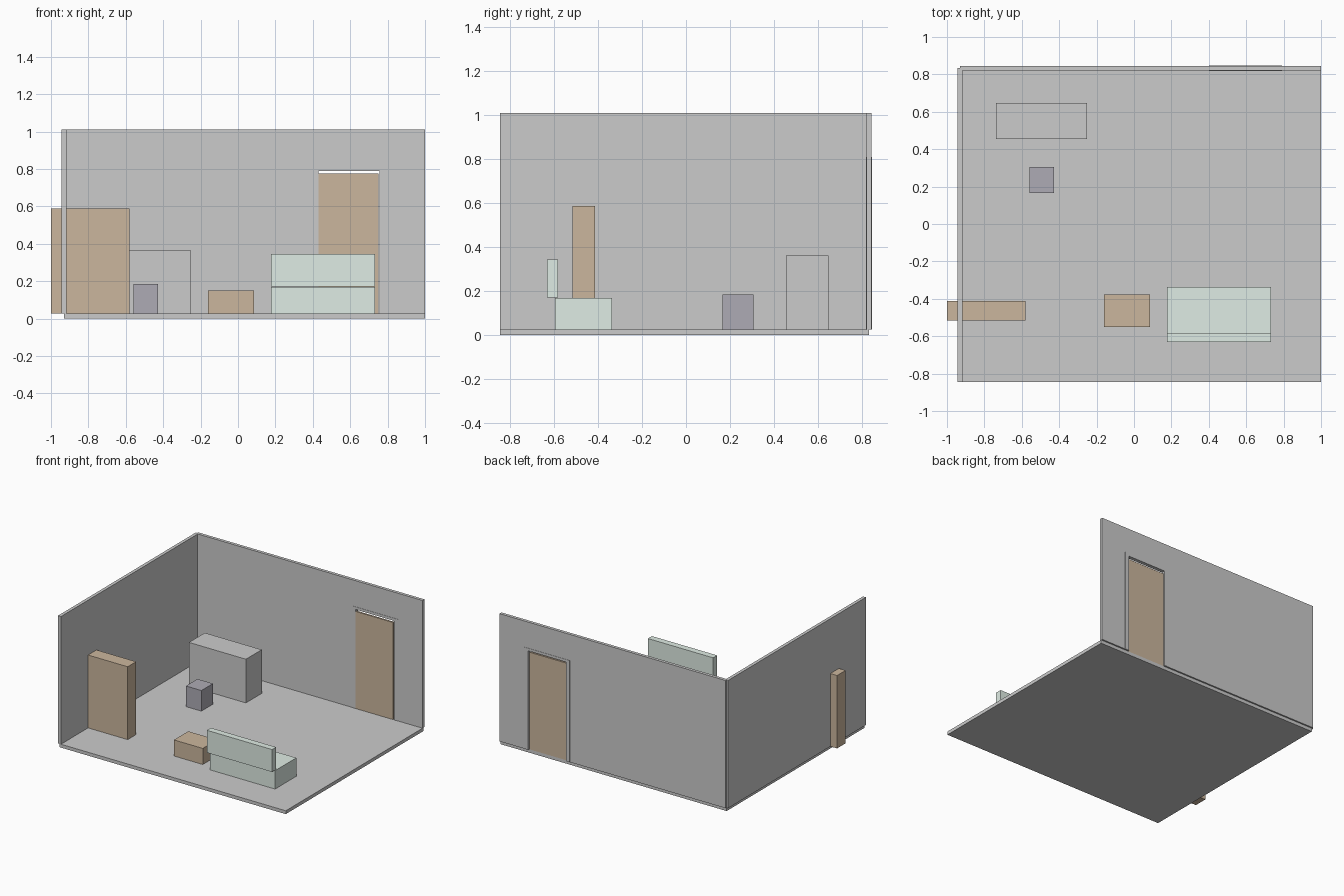
import bpy, bmesh

if "Cube" in bpy.data.objects:
    bpy.data.objects.remove(bpy.data.objects["Cube"])


def paint(name, rgb):
    m = bpy.data.materials.new(name)
    m.diffuse_color = (*rgb, 1)
    m.use_nodes = True
    m.node_tree.nodes["Principled BSDF"].inputs["Base Color"].default_value = m.diffuse_color
    return m


def finish(bm, name, mat):
    bmesh.ops.recalc_face_normals(bm, faces=bm.faces)
    me = bpy.data.meshes.new(name)
    bm.to_mesh(me)
    bm.free()
    ob = bpy.data.objects.new(name, me)
    bpy.context.collection.objects.link(ob)
    if mat:
        me.materials.append(mat)
    return ob


def box(name, x, y, z, mat=None):
    """Box from (min, max) ranges on each axis."""
    bm = bmesh.new()
    bmesh.ops.create_cube(bm, size=1)
    for v in bm.verts:
        v.co = [r[0] if c < 0 else r[1] for c, r in zip(v.co, (x, y, z))]
    return finish(bm, name, mat)


def panel(name, outline, y, mat=None):
    """Outline in the x-z plane, extruded through the y range."""
    bm = bmesh.new()
    face = bm.faces.new([bm.verts.new((px, y[0], pz)) for px, pz in outline])
    out = bmesh.ops.extrude_face_region(bm, geom=[face])
    bmesh.ops.translate(bm, vec=(0, y[1] - y[0], 0),
                        verts=[g for g in out["geom"] if isinstance(g, bmesh.types.BMVert)])
    return finish(bm, name, mat)


def arch(x_out, z_out, x_in, z_in):
    """Upside-down U outline standing on the floor."""
    return [(x_out[0], F), (x_out[0], z_out), (x_out[1], z_out), (x_out[1], F),
            (x_in[1], F), (x_in[1], z_in), (x_in[0], z_in), (x_in[0], F)]


F = 0.026    # floor top
TOP = 1.011  # wall top

wood = paint("wood", (0.60, 0.47, 0.34))
fabric = paint("fabric", (0.74, 0.84, 0.78))
dark = paint("dark_fabric", (0.42, 0.41, 0.46))

# Room shell
box("floor", (-0.93, 1.0), (-0.846, 0.833), (0, F))
box("left_wall", (-0.943, -0.918), (-0.846, 0.833), (F, TOP))
panel("back_wall", arch((-0.93, 1.0), TOP, (0.42, 0.77), 0.80), (0.8205, 0.8445))

# Doorway
panel("door_frame", arch((0.40, 0.79), 0.81, (0.43, 0.757), 0.79), (0.8185, 0.8465))
box("door", (0.43, 0.75), (0.819, 0.833), (F, 0.775), wood)

# Furniture
box("bookcase", (-1.0, -0.58), (-0.516, -0.413), (F, 0.588), wood)
box("desk", (-0.737, -0.251), (0.455, 0.648), (F, 0.363))
box("chair", (-0.56, -0.428), (0.165, 0.306), (F, 0.185), dark)
box("side_table", (-0.16, 0.086), (-0.552, -0.378), (F, 0.15), wood)
box("sofa_seat", (0.177, 0.733), (-0.595, -0.336), (F, 0.168), fabric)
box("sofa_back", (0.177, 0.733), (-0.632, -0.583), (0.172, 0.345), fabric)
